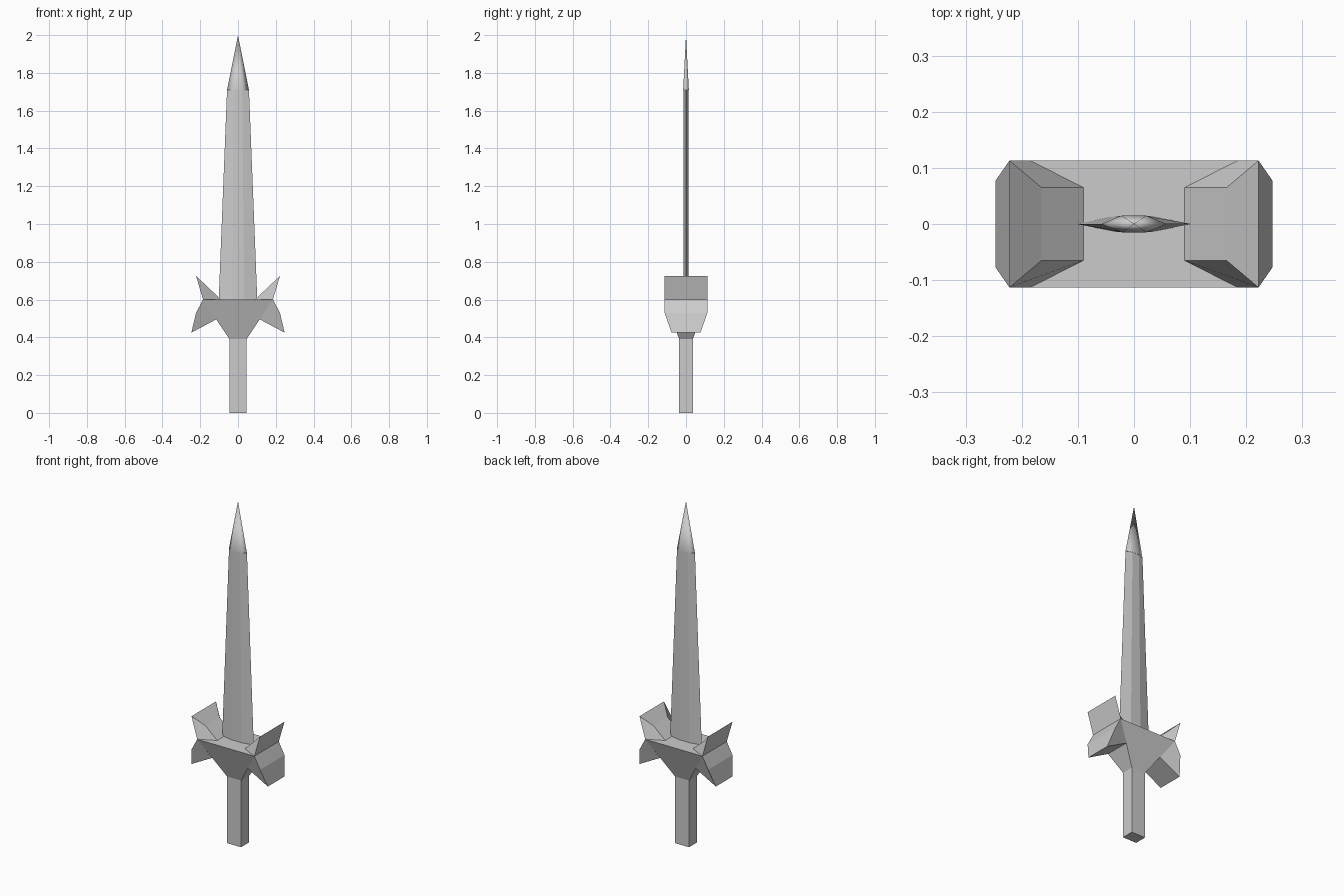
import bpy, bmesh

if "Cube" in bpy.data.objects:
    bpy.data.objects.remove(bpy.data.objects["Cube"])


def loft(name, rings, cap_start=True, cap_end=True, mirror=False, smooth=False):
    """Skin a list of rings; a one-point ring makes an apex."""
    bm = bmesh.new()
    loops = [[bm.verts.new(p) for p in ring] for ring in rings]
    for a, b in zip(loops, loops[1:]):
        n = len(a)
        for i in range(n):
            j = (i + 1) % n
            if len(b) == 1:
                bm.faces.new((a[i], a[j], b[0]))
            else:
                bm.faces.new((a[i], a[j], b[j], b[i]))
    if cap_start:
        bm.faces.new(loops[0][::-1])
    if cap_end and len(loops[-1]) > 2:
        bm.faces.new(loops[-1])
    bmesh.ops.recalc_face_normals(bm, faces=bm.faces)
    for f in bm.faces:
        f.smooth = smooth
    me = bpy.data.meshes.new(name)
    bm.to_mesh(me)
    bm.free()
    ob = bpy.data.objects.new(name, me)
    bpy.context.collection.objects.link(ob)
    if mirror:
        ob.modifiers.new("Mirror", 'MIRROR').use_axis[0] = True
    return ob


def rect(x, y, z):
    return [(-x, -y, z), (x, -y, z), (x, y, z), (-x, y, z)]


def pair(inner, outer):
    """Quad from two (x, half depth, z) edges running along y."""
    (x0, y0, z0), (x1, y1, z1) = inner, outer
    return [(x0, -y0, z0), (x1, -y1, z1), (x1, y1, z1), (x0, y0, z0)]


def hexagon(w, flat, t, z):
    return [(-w, 0, z), (-flat, -t, z), (flat, -t, z),
            (w, 0, z), (flat, t, z), (-flat, t, z)]


# Grip
loft("handle", [rect(0.045, 0.036, 0), rect(0.045, 0.036, 0.39)])

# Flared guard block
loft("guard", [rect(0.045, 0.036, 0.39), rect(0.185, 0.113, 0.6)], cap_start=False)

# Fangs hanging from the guard's ends
loft("guard_fangs", [pair((0.115, 0.075, 0.495), (0.185, 0.113, 0.6)),
                     pair((0.247, 0.077, 0.425), (0.222, 0.113, 0.53))],
     cap_start=False, mirror=True)

# Horns rising from the guard's top
loft("guard_horns", [pair((0.09, 0.065, 0.6), (0.185, 0.113, 0.6)),
                     pair((0.165, 0.065, 0.667), (0.222, 0.113, 0.725))],
     cap_start=False, mirror=True)

# Tapering six-sided blade
loft("blade", [hexagon(0.102, 0.033, 0.014, 0.6),
               hexagon(0.058, 0.022, 0.014, 1.71)], cap_start=False)

# Pointed tip, smooth shaded
loft("blade_tip", [hexagon(0.058, 0.022, 0.015, 1.71), [(0, 0, 2.0)]],
     cap_start=False, smooth=True)
